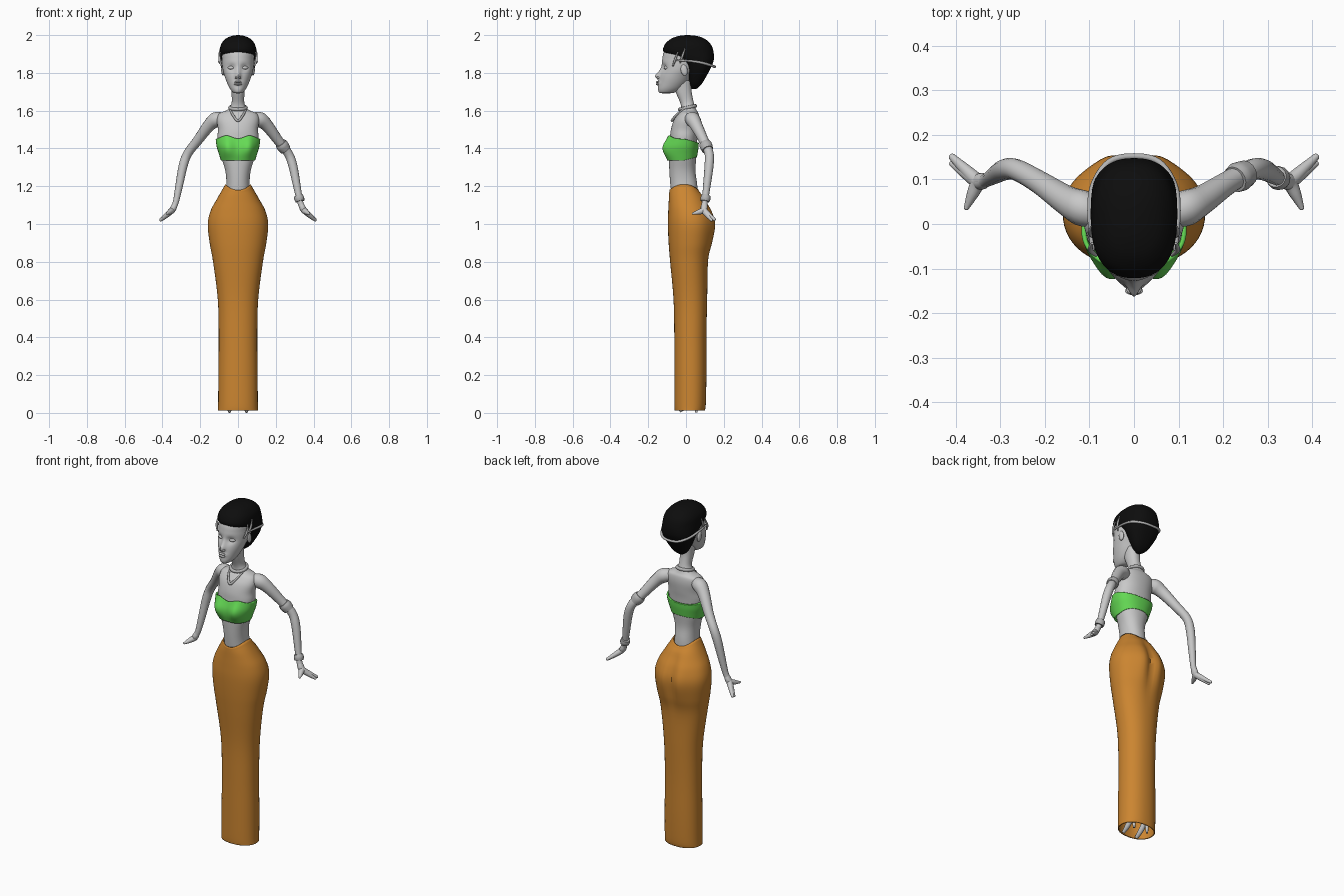
import bpy, bmesh, math
from math import sin, cos, pi, exp
from mathutils import Vector

if "Cube" in bpy.data.objects:
    bpy.data.objects.remove(bpy.data.objects["Cube"])


def material(name, rgb):
    m = bpy.data.materials.new(name)
    m.diffuse_color = (*rgb, 1)
    m.use_nodes = True
    m.node_tree.nodes["Principled BSDF"].inputs["Base Color"].default_value = m.diffuse_color
    return m


SKIN = material("pale grey", (0.58, 0.58, 0.58))
TRIM = material("trim grey", (0.45, 0.45, 0.45))
ORANGE = material("orange cloth", (0.6, 0.235, 0.03))
GREEN = material("green cloth", (0.13, 0.7, 0.09))
BLACK = material("black hair", (0.004, 0.004, 0.004))


def bump(v, centre, width):
    return exp(-((v - centre) / width) ** 2)


def spline(rows, steps):
    """Catmull-Rom interpolation between key rows."""
    out = []
    for i in range(len(rows) - 1):
        a, b, c, d = (rows[min(max(i + k, 0), len(rows) - 1)] for k in (-1, 0, 1, 2))
        for s in range(steps):
            t = s / steps
            out.append([0.5 * (2 * q + (r - p) * t + (2 * p - 5 * q + 4 * r - u) * t * t
                               + (3 * q - p - 3 * r + u) * t ** 3)
                        for p, q, r, u in zip(a, b, c, d)])
    return out + [list(rows[-1])]


def loft(name, rows, mat, power=2.0, warp=None, caps=True, steps=5, sides=56):
    """Skin of oval rings; each row is (z, half width, front y, back y)."""
    bm = bmesh.new()
    rings = []
    for z, w, yf, yb in spline(rows, steps):
        ring = []
        for k in range(sides):
            c, s = cos(2 * pi * k / sides), sin(2 * pi * k / sides)
            x = w * math.copysign(abs(c) ** (2 / power), c)
            y = (yf + yb) / 2 + (yb - yf) / 2 * math.copysign(abs(s) ** (2 / power), s)
            co = Vector((x, y, z))
            ring.append(bm.verts.new(warp(co, s) if warp else co))
        rings.append(ring)
    for a, b in zip(rings, rings[1:]):
        for k in range(sides):
            j = (k + 1) % sides
            bm.faces.new((a[k], a[j], b[j], b[k]))
    if caps:
        bm.faces.new(rings[0][::-1])
        bm.faces.new(rings[-1])
    bmesh.ops.recalc_face_normals(bm, faces=bm.faces)
    me = bpy.data.meshes.new(name)
    bm.to_mesh(me)
    bm.free()
    ob = bpy.data.objects.new(name, me)
    bpy.context.collection.objects.link(ob)
    return finish(ob, name, mat)


def finish(ob, name, mat):
    ob.name = name
    ob.data.materials.append(mat)
    bpy.ops.object.select_all(action='DESELECT')
    bpy.context.view_layer.objects.active = ob
    ob.select_set(True)
    bpy.ops.object.shade_smooth_by_angle(angle=math.radians(50))
    return ob


def tube(name, pts, mat):
    """Round tapering tube through points (x, y, z, radius)."""
    cu = bpy.data.curves.new(name, 'CURVE')
    cu.dimensions = '3D'
    cu.bevel_depth, cu.bevel_resolution, cu.use_fill_caps = 1, 5, True
    rows = spline(pts, 5)
    sp = cu.splines.new('POLY')
    sp.points.add(len(rows) - 1)
    for p, (x, y, z, r) in zip(sp.points, rows):
        p.co, p.radius = (x, y, z, 1), r
    ob = bpy.data.objects.new(name, cu)
    bpy.context.collection.objects.link(ob)
    bpy.ops.object.select_all(action='DESELECT')
    bpy.context.view_layer.objects.active = ob
    ob.select_set(True)
    bpy.ops.object.convert(target='MESH')
    return finish(bpy.context.object, name, mat)


def ellipsoid(name, loc, size, mat, rot=(0, 0, 0)):
    bpy.ops.mesh.primitive_uv_sphere_add(segments=20, ring_count=12, location=loc, rotation=rot)
    ob = bpy.context.object
    ob.scale = size
    return finish(ob, name, mat)


# Long skirt: full hips, dipped waistline, open hem
def skirt_warp(co, s):
    seat = bump(co.z, 1.0, 0.13)
    if s > 0:
        co.y -= 0.014 * bump(co.x, 0, 0.022) * seat
        co.y += 0.012 * (bump(co.x, 0.055, 0.04) + bump(co.x, -0.055, 0.04)) * seat
    co.z -= 0.03 * s * s * bump(co.z, 1.21, 0.04)
    return co


skirt = loft("long_skirt", [
    (.013, .106, -.06, .1), (.05, .105, -.062, .105), (.2, .104, -.062, .108), (.4, .102, -.062, .108),
    (.6, .107, -.066, .112), (.8, .132, -.084, .117), (.9, .15, -.092, .135),
    (1.0, .16, -.096, .147), (1.07, .145, -.094, .13), (1.13, .113, -.091, .1),
    (1.21, .067, -.088, .067)], ORANGE, 2.2, skirt_warp, caps=False)
sol = skirt.modifiers.new("cloth", 'SOLIDIFY')
sol.thickness = 0.005

# Torso and neck
loft("torso", [
    (1.1, .075, -.07, .06), (1.2, .062, -.082, .06), (1.28, .067, -.088, .05), (1.36, .09, -.09, .055),
    (1.45, .108, -.085, .06), (1.5, .106, -.08, .066), (1.55, .112, -.064, .07),
    (1.585, .1, -.04, .066), (1.605, .055, -.026, .055), (1.64, .034, -.03, .042),
    (1.7, .035, -.055, .03), (1.76, .04, -.07, .03)], SKIN, 2.2)


# Strapless top with two rounded cups
def top_warp(co, s):
    front = max(-s, 0)
    cups = bump(abs(co.x), .065, .04) * front
    co.y -= 0.03 * cups * bump(co.z, 1.39, .045)
    t = (co.z - 1.335) / .115
    co.z += t * (0.022 * cups - 0.02 * max(s, 0)) + (1 - t) * 0.02 * max(s, 0)
    return co


top = loft("strapless_top", [
    (1.335, .09, -.098, .058), (1.37, .101, -.106, .062), (1.41, .113, -.106, .066),
    (1.45, .118, -.095, .068)], GREEN, 2.3, top_warp, caps=False, steps=6)
top.modifiers.new("cloth", 'SOLIDIFY').thickness = 0.01


# Head with brow sockets, nose bridge and jutting jaw
def face_warp(co, s):
    if s < 0:
        socket = bump(abs(co.x), .034, .02) * bump(co.z, 1.828, .018)
        nose = bump(co.x, 0, .013) * (bump(co.z, 1.783, .018) + .35 * bump(co.z, 1.81, .02))
        mouth = bump(co.x, 0, .022) * bump(co.z, 1.745, .012)
        co.y += 0.012 * socket - 0.024 * nose - 0.008 * mouth
    return co


loft("head", [
    (1.692, .01, -.125, -.085), (1.696, .026, -.142, -.06), (1.715, .042, -.148, -.025),
    (1.745, .057, -.144, .005), (1.78, .07, -.139, .03), (1.82, .081, -.13, .06),
    (1.87, .085, -.126, .08), (1.92, .083, -.112, .09), (1.97, .04, -.06, .06)],
    SKIN, 2.0, face_warp, steps=8, sides=96)
for z, r in ((1.752, .005), (1.74, .006)):
    ellipsoid("lip", (0, -.15, z), (.02, .01, r), SKIN)
for s, side in ((1, "left"), (-1, "right")):
    ellipsoid(side + "_eyelid", (s * .036, -.103, 1.827), (.019, .014, .01), SKIN, (0, 0, s * .35))
    ellipsoid(side + "_nostril", (s * .009, -.146, 1.775), (.008, .011, .006), SKIN)
    ellipsoid(side + "_ear", (s * .08, -.01, 1.815), (.009, .018, .03), SKIN, (.2, 0, 0))

# Short swept hair ending in a point at the nape
loft("hair", [
    (1.715, .015, .03, .055), (1.74, .045, .02, .082), (1.8, .079, .005, .118),
    (1.84, .092, -.012, .138), (1.87, .096, -.05, .147), (1.91, .097, -.117, .146),
    (1.95, .09, -.112, .132), (1.98, .066, -.08, .1), (1.995, .035, -.04, .06),
    (2.0, .004, 0, .015)], BLACK, 2.4)

# Hair band around the back, with comb teeth at the temples
half = [(.093, -.06, 1.868, .005), (.099, .03, 1.862, .006), (.09, .09, 1.852, .007),
        (.055, .14, 1.837, .007)]
tube("hair_band", half + [(0, .152, 1.832, .007)] + [(-x, y, z, r) for x, y, z, r in half[::-1]], TRIM)
for s in (1, -1):
    for y, z in ((-.07, 1.835), (-.032, 1.852)):
        tube("comb_tooth", [(s * .085, y, z, .004), (s * .098, y + .012, z + .035, .006),
                            (s * .094, y + .027, z + .075, .003)], TRIM)

# Arms and hands, spread out from the hips
for s, side in ((1, "left"), (-1, "right")):
    tube(side + "_arm", [(s * x, y, z, r) for x, y, z, r in (
        (.075, .02, 1.555, .03), (.115, .035, 1.553, .04), (.155, .055, 1.52, .033),
        (.215, .095, 1.44, .026), (.265, .122, 1.375, .024), (.29, .122, 1.31, .024),
        (.312, .11, 1.2, .02), (.328, .1, 1.12, .016), (.342, .095, 1.085, .016))], SKIN)
    for finger, tip in (("fingers", (.408, .15, 1.024, .008)), ("inner_fingers", (.408, .135, 1.02, .007)),
                        ("thumb", (.376, .037, 1.055, .006))):
        x, y, z, r = tip
        tube(side + "_" + finger, [
            (s * .333, .098, 1.105, .015), (s * .348, .095, 1.075, .017),
            (s * (.35 + x) / 2, (.095 + y) / 2, (1.07 + z) / 2, .013), (s * x, y, z, r)], SKIN)
        ellipsoid(side + "_" + finger + "_tip", (s * x, y, z), (r, r, r), SKIN)

# Bracelets on one arm
tube("upper_bracelet", [(.226, .1, 1.428, .03), (.236, .106, 1.414, .034), (.252, .114, 1.393, .03)], TRIM)
tube("wrist_bracelet", [(.319, .106, 1.15, .024), (.324, .103, 1.135, .027), (.328, .1, 1.12, .024)], TRIM)

# Necklace ring and hanging V
bpy.ops.mesh.primitive_torus_add(major_segments=40, minor_segments=12, major_radius=.043,
                                 minor_radius=.009, location=(0, .008, 1.616), rotation=(.22, 0, 0))
finish(bpy.context.object, "necklace_ring", TRIM)
tube("necklace_drop", [(-.042, -.012, 1.608, .005), (-.027, -.052, 1.577, .006), (0, -.074, 1.547, .007),
                       (.027, -.052, 1.577, .006), (.042, -.012, 1.608, .005)], TRIM)

# Legs and small pointed shoes hidden inside the skirt
for s, side in ((1, "left"), (-1, "right")):
    tube(side + "_leg", [(s * .045, .03, .6, .04), (s * .045, .035, .3, .032), (s * .045, .04, .07, .016)], SKIN)
    tube(side + "_shoe", [(s * .045, .045, .08, .016), (s * .045, .0, .035, .014),
                          (s * .045, -.035, .01, .009)], SKIN)
    tube(side + "_heel", [(s * .045, .05, .075, .012), (s * .045, .055, .001, .006)], SKIN)
